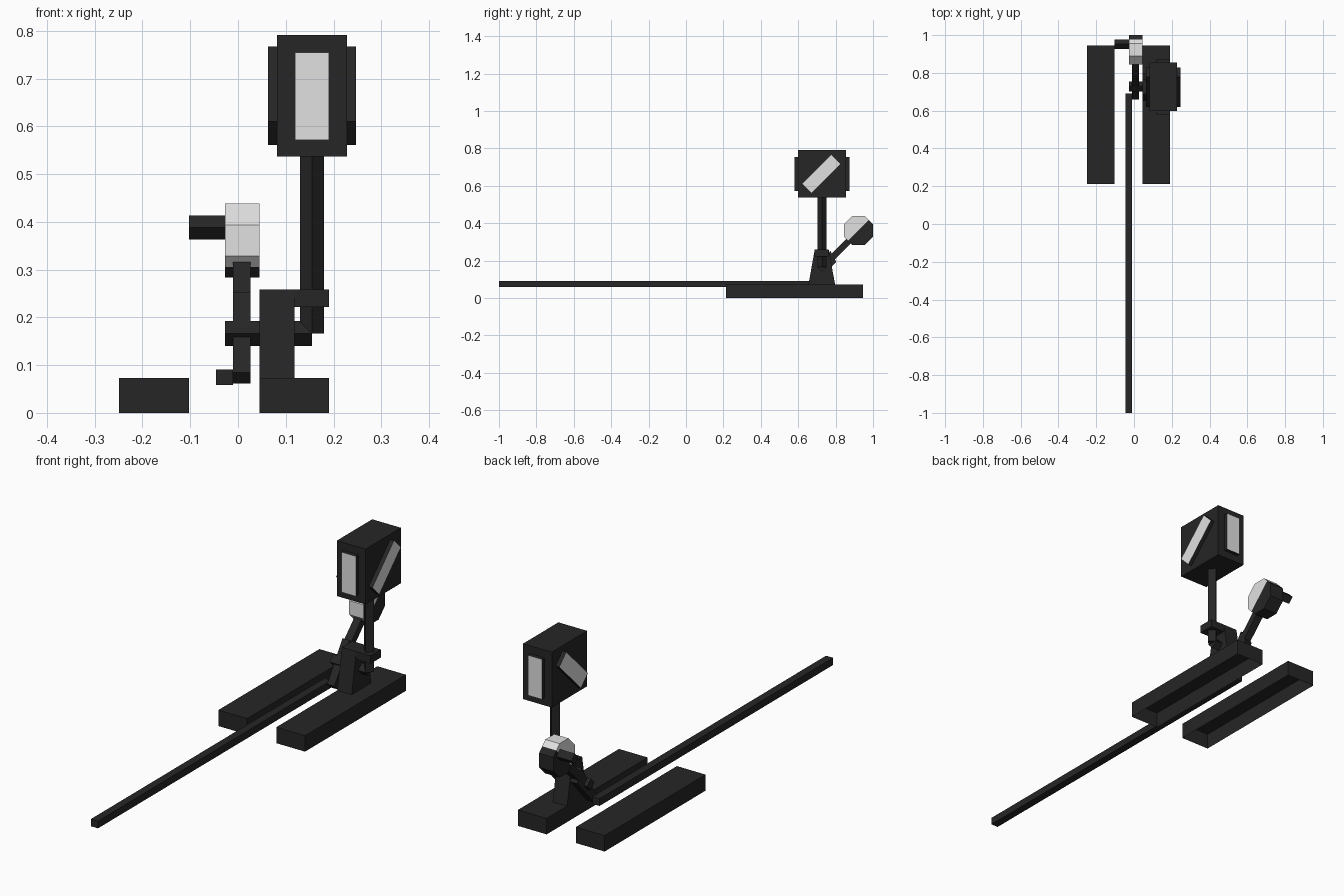
import bpy, bmesh, math
from mathutils import Vector, Matrix

if "Cube" in bpy.data.objects:
    bpy.data.objects.remove(bpy.data.objects["Cube"])


def material(name, v):
    m = bpy.data.materials.new(name)
    m.diffuse_color = (v, v, v, 1)
    m.use_nodes = True
    m.node_tree.nodes["Principled BSDF"].inputs["Base Color"].default_value = m.diffuse_color
    return m


BLACK = material("black_iron", 0.019)
WHITE = material("white_paint", 0.75)


def finish(name, bm):
    bmesh.ops.recalc_face_normals(bm, faces=bm.faces)
    return store(name, bm)


def store(name, bm):
    me = bpy.data.meshes.new(name)
    bm.to_mesh(me)
    bm.free()
    me.materials.append(BLACK)
    me.materials.append(WHITE)
    ob = bpy.data.objects.new(name, me)
    bpy.context.collection.objects.link(ob)
    return ob


def prism_bm(profile, x0, x1):
    """Extrude a (y, z) profile from x0 to x1."""
    bm = bmesh.new()
    f = bm.faces.new([bm.verts.new((x0, y, z)) for y, z in profile])
    ext = bmesh.ops.extrude_face_region(bm, geom=[f])["geom"]
    vs = [v for v in ext if isinstance(v, bmesh.types.BMVert)]
    bmesh.ops.translate(bm, vec=(x1 - x0, 0, 0), verts=vs)
    bmesh.ops.recalc_face_normals(bm, faces=bm.faces)
    return bm


def rect(y0, y1, z0, z1):
    return [(y0, z0), (y1, z0), (y1, z1), (y0, z1)]


def ngon(n, y, z, r, turn=0.0):
    return [(y + r * math.cos(turn + k * math.tau / n),
             z + r * math.sin(turn + k * math.tau / n)) for k in range(n)]


def bar(y0, z0, y1, z1, t):
    """Profile of a straight bar between two points."""
    d = Vector((y1 - y0, z1 - z0)).normalized() * t / 2
    return [(y0 - d.y, z0 + d.x), (y0 + d.y, z0 - d.x),
            (y1 + d.y, z1 - d.x), (y1 - d.y, z1 + d.x)]


def prism(name, profile, x0, x1):
    return finish(name, prism_bm(profile, x0, x1))


# Sleepers, open underneath
for side, x0, x1 in (("left", -0.249, -0.103), ("right", 0.045, 0.191)):
    bm = prism_bm(rect(0.213, 0.945, 0, 0.073), x0, x1)
    bmesh.ops.delete(bm, geom=[f for f in bm.faces if f.normal.z < -0.9], context="FACES")
    store(side + "_sleeper", bm)

# Stand with bearing block on top
prism("stand", [(0.655, 0.073), (0.797, 0.073), (0.763, 0.257), (0.688, 0.257)], 0.045, 0.118)
prism("bearing_block", rect(0.688, 0.763, 0.222, 0.258), 0.045, 0.191)

# Linkage: pull rod, crank, axle and lever
prism("pull_rod", rect(-1.0, 0.692, 0.058, 0.091), -0.046, -0.010)
prism("crank", [(0.66, 0.085), (0.683, 0.062), (0.803, 0.193), (0.772, 0.253)], -0.010, 0.026)
prism("axle", ngon(4, 0.728, 0.166, 0.026), -0.027, 0.155)
prism("lever_arm", bar(0.728, 0.163, 0.92, 0.355, 0.034), -0.010, 0.026)
prism("lever_handle", ngon(4, 0.952, 0.388, 0.025), -0.103, -0.026)

# Counterweight: octagon split diagonally into white and black halves
cy, cz = 0.9222, 0.361
bm = prism_bm(ngon(8, cy, cz, 0.0778 / math.cos(math.pi / 8), math.pi / 8), -0.027, 0.045)
bmesh.ops.bisect_plane(bm, geom=bm.verts[:] + bm.edges[:] + bm.faces[:],
                       plane_co=(0, cy, cz), plane_no=(0, -1, 1))
for f in bm.faces:
    c = f.calc_center_median()
    f.material_index = int((c.z - cz) - (c.y - cy) > 0)
finish("counterweight", bm)

# Signal post, square set diagonally
LX, LY, LZ = 0.155, 0.727, 0.664
bm = bmesh.new()
bmesh.ops.create_cone(bm, cap_ends=True, segments=4, radius1=0.025, radius2=0.025, depth=0.385,
                      matrix=Matrix.Translation((LX, LY, 0.3585)))
bm.normal_update()
# turn so that the corners point along x and y
if max(v.co.x for v in bm.verts) - LX < 0.02:
    bmesh.ops.rotate(bm, verts=bm.verts, cent=(LX, LY, 0),
                     matrix=Matrix.Rotation(math.pi / 4, 3, "Z"))
finish("signal_post", bm)

# Lantern box
prism("lantern_box", rect(LY - 0.128, LY + 0.128, 0.537, 0.791), LX - 0.073, LX + 0.073)


def whiten(bm, axis):
    for f in bm.faces:
        f.material_index = int(abs(f.normal[axis]) > 0.9)


# Lantern signs: upright on front and back, diagonal on both sides
for name, s in (("front", -1), ("back", 1)):
    y0, y1 = sorted((LY + s * 0.127, LY + s * 0.146))
    bm = prism_bm(rect(y0, y1, 0.571, 0.755), LX - 0.036, LX + 0.036)
    whiten(bm, 1)
    finish(name + "_sign", bm)
h = 0.111 / math.sqrt(2)
for name, s in (("left", -1), ("right", 1)):
    x0, x1 = sorted((LX + s * 0.072, LX + s * 0.092))
    bm = prism_bm(bar(LY - 0.003 - h, LZ - h, LY - 0.003 + h, LZ + h, 0.071), x0, x1)
    whiten(bm, 0)
    finish(name + "_sign", bm)
